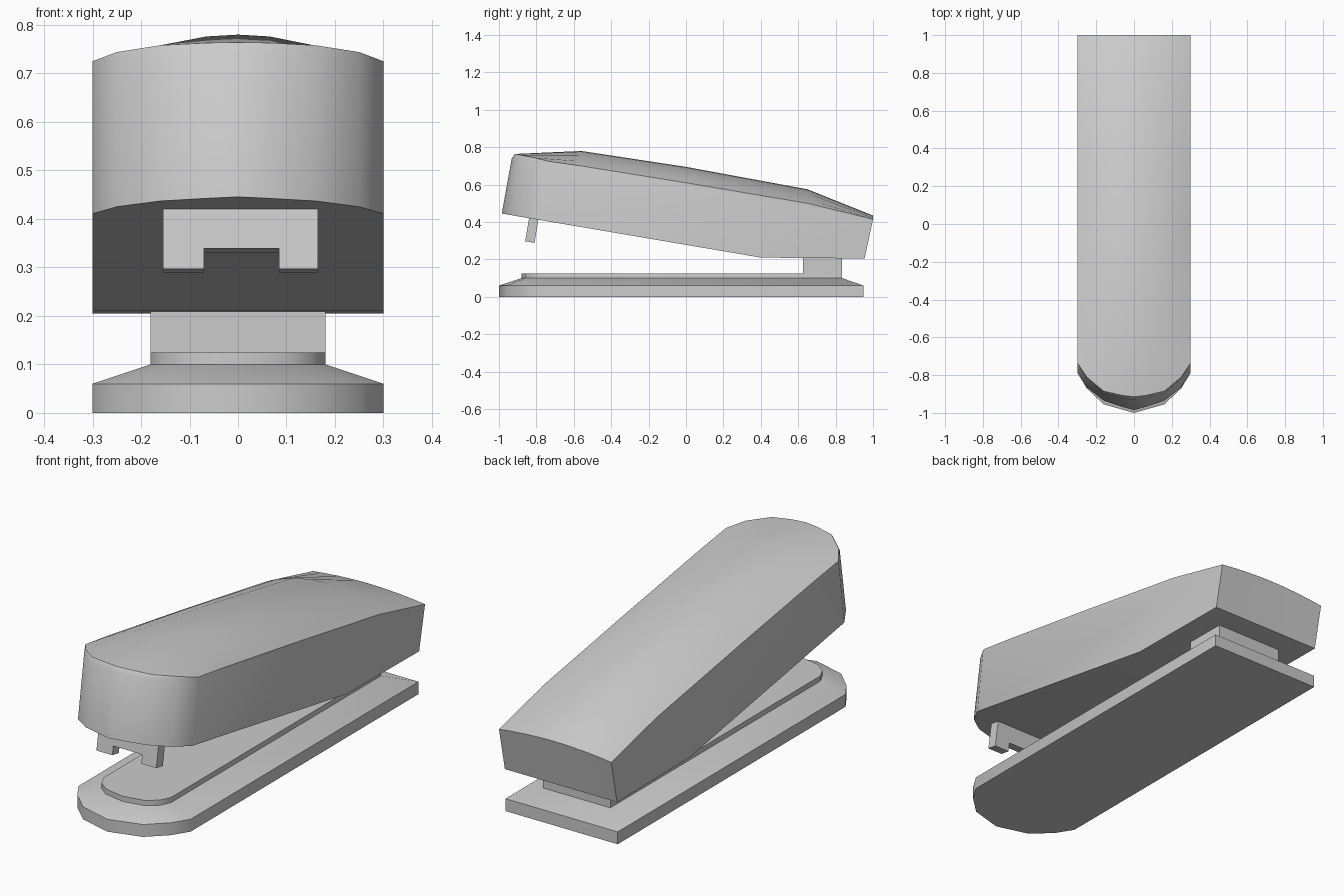
import bpy, bmesh, math

if "Cube" in bpy.data.objects:
    bpy.data.objects.remove(bpy.data.objects["Cube"])


def loft(name, sections, smooth=True):
    """Skin a list of equal-length closed loops and cap both ends."""
    bm = bmesh.new()
    loops = [[bm.verts.new(p) for p in s] for s in sections]
    n = len(loops[0])
    for a, b in zip(loops, loops[1:]):
        for i in range(n):
            j = (i + 1) % n
            bm.faces.new((a[i], a[j], b[j], b[i]))
    bm.faces.new(loops[0])
    bm.faces.new(loops[-1])
    bmesh.ops.recalc_face_normals(bm, faces=bm.faces)
    mesh = bpy.data.meshes.new(name)
    bm.to_mesh(mesh)
    bm.free()
    obj = bpy.data.objects.new(name, mesh)
    bpy.context.collection.objects.link(obj)
    if smooth:
        bpy.ops.object.select_all(action='DESELECT')
        obj.select_set(True)
        bpy.context.view_layer.objects.active = obj
        bpy.ops.object.shade_smooth_by_angle(angle=math.radians(35))
    return obj


def plan(half, back, z):
    """Mirrored plan outline: square back, rounded nose."""
    right = [(half[0][0], back)] + half
    left = [(-x, y) for x, y in reversed(right) if x > 0]
    return [(x, y, z) for x, y in right + left]


# Base with sloped shoulder, and raised anvil plate
outer = [(.3, -.79), (.25, -.87), (.16, -.955), (0, -1)]
inner = [(.18, -.77), (.155, -.82), (.105, -.86), (0, -.88)]
loft("base", [plan(outer, .95, 0), plan(outer, .95, .06), plan(inner, .835, .10)])
loft("anvil_plate", [plan(inner, .835, .095), plan(inner, .835, .125)])

# Hinge block
block = [(-.18, .625), (.18, .625), (.18, .835), (-.18, .835)]
loft("hinge_block", [[(x, y, z) for x, y in block] for z in (.11, .23)], False)


# Upper arm: side profiles lofted across the width, crowned on top
def arm_profile(x, bottom_y, top_y, top_z, lip):
    k = (x / .3) ** 2
    pts = [(.955, .205), (.4, .21),
           (bottom_y, .21 + (.4 - bottom_y) * .17),
           (top_y - .7 * lip, top_z - lip), (top_y, top_z),
           (-.56, .78 - .08 * k), (0, .695 - .085 * k),
           (.65, .575 - .075 * k), (1, .435 - .02 * k)]
    return [(x, y, z) for y, z in pts]


columns = [(0, -.985, -.915, .764, .024), (.065, -.967, -.907, .763, .022),
           (.16, -.935, -.885, .758, .018), (.25, -.865, -.81, .744, .01),
           (.3, -.78, -.735, .725, .004)]
columns = [(-c[0], *c[1:]) for c in reversed(columns[1:])] + columns
loft("upper_arm", [arm_profile(*c) for c in columns])

# Forked staple driver, leaning with the arm
fork = [(-.155, .45), (.165, .45), (.165, .293), (.085, .293),
        (.085, .335), (-.07, .335), (-.07, .293), (-.155, .293)]
loft("staple_driver", [[(x, y + (z - .293) * .17, z + dz) for x, z in fork]
                       for y, dz in ((-.86, .004), (-.81, -.004))], False)
